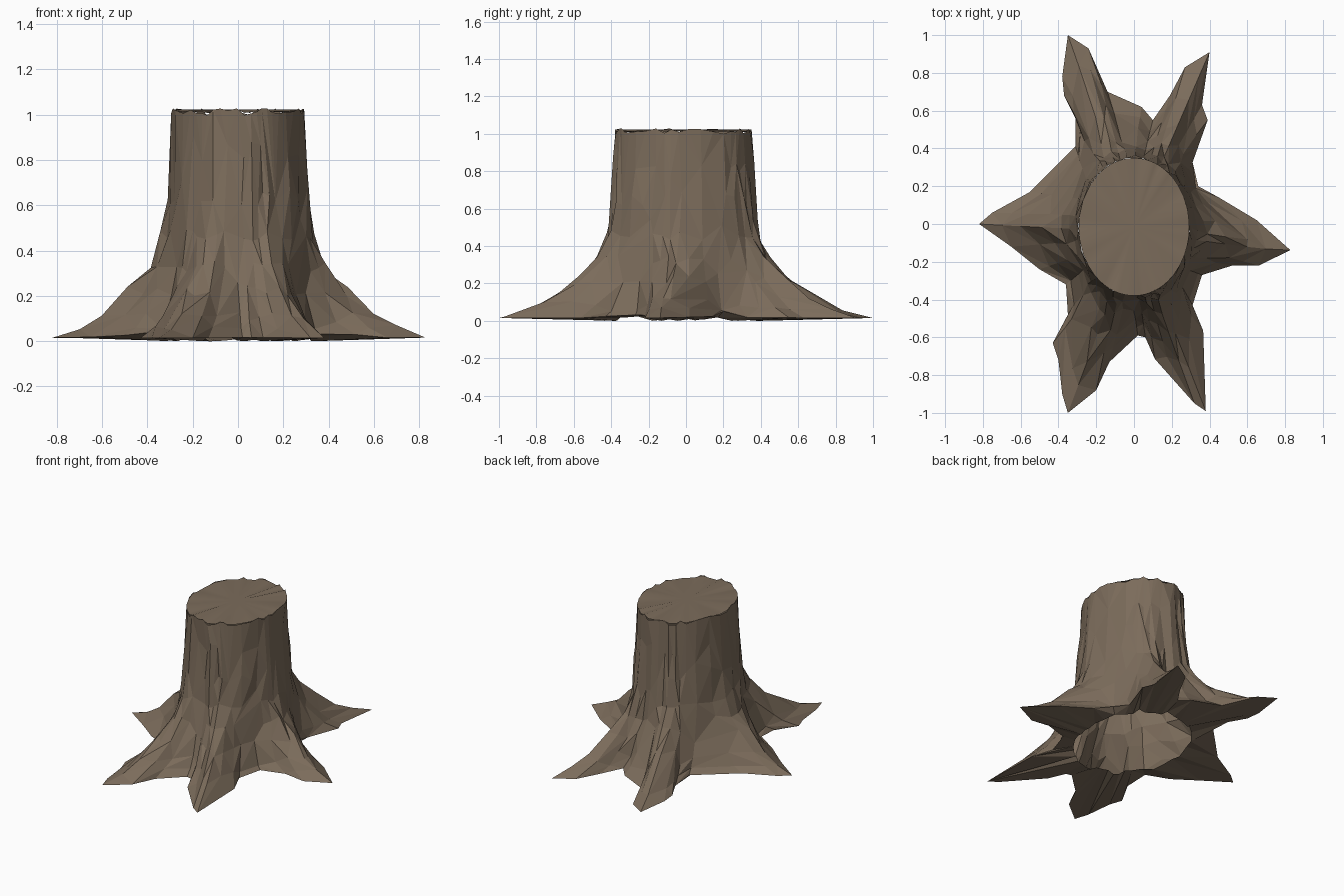
import bpy, bmesh, random
from math import sin, cos, atan2, pi, hypot
from mathutils import Vector

if "Cube" in bpy.data.objects:
    bpy.data.objects.remove(bpy.data.objects["Cube"])

random.seed(7)
bark = bpy.data.materials.new("bark_brown")
bark.diffuse_color = (0.20, 0.15, 0.105, 1)
bark.use_nodes = True
bark.node_tree.nodes["Principled BSDF"].inputs["Base Color"].default_value = bark.diffuse_color

# Ground outline of the six roots, counter-clockwise from the right-hand tip
OUTLINE = [(.82, -.12), (.65, .02), (.45, .14), (.34, .20), (.31, .32), (.34, .42), (.39, .55),
           (.36, .63), (.40, .91), (.27, .83), (.19, .68), (.10, .55), (.04, .62), (-.14, .70),
           (-.20, .85), (-.27, .96), (-.35, 1.0), (-.38, .78), (-.37, .68), (-.31, .56),
           (-.31, .41), (-.55, .17), (-.75, .06), (-.82, 0), (-.65, -.12), (-.50, -.24),
           (-.36, -.32), (-.35, -.48), (-.43, -.63), (-.40, -.72), (-.38, -.90), (-.35, -1.0),
           (-.20, -.88), (-.13, -.73), (.02, -.59), (.06, -.60), (.11, -.72), (.20, -.80),
           (.32, -.95), (.38, -.99), (.38, -.80), (.36, -.55), (.31, -.43), (.36, -.27),
           (.52, -.22), (.66, -.22), (.82, -.15)]
# Flare profile: height, share of root spread, trunk scale
LEVELS = [(.015, 1, 1.1), (.06, .76, 1.1), (.12, .56, 1.1), (.22, .33, 1.1), (.33, .15, 1.09),
          (.46, .05, 1.07), (.64, .01, 1.05), (.84, 0, 1.02), (1.01, 0, 1)]
N = len(OUTLINE)


def even_angles():
    """Outline angles, unwrapped and smoothed so trunk columns are evenly spread."""
    a = []
    for x, y in OUTLINE:
        t = atan2(y / 1.2, x)
        while a and t < a[-1] - pi:
            t += 2 * pi
        a.append(t)
    for _ in range(3):
        a = [(a[i - 1] - (2 * pi if i == 0 else 0) + 2 * a[i]
              + a[(i + 1) % N] + (2 * pi if i == N - 1 else 0)) / 4 for i in range(N)]
    return a


ANGLES = even_angles()
RIBS = [random.uniform(-.02, .02) for _ in range(N)]


def trunk_point(i, scale):
    return Vector((.293 * scale * cos(ANGLES[i]), .365 * scale * sin(ANGLES[i]) - .015))


def finish(bm, name):
    me = bpy.data.meshes.new(name)
    bm.to_mesh(me)
    bm.free()
    me.materials.append(bark)
    ob = bpy.data.objects.new(name, me)
    bpy.context.collection.objects.link(ob)
    return ob


def skin(bm, lower, upper):
    for i in range(N):
        j = (i + 1) % N
        a, b, c, d = lower[i], lower[j], upper[j], upper[i]
        tris = ((a, b, c), (a, c, d)) if random.random() < .5 else ((a, b, d), (b, c, d))
        for t in tris:
            bm.faces.new(t)


# Trunk and roots: one faceted shell, hollow beneath
bm = bmesh.new()
rings = []
for k, (z, spread, scale) in enumerate(LEVELS):
    ring = []
    for i, (ox, oy) in enumerate(OUTLINE):
        inner = k not in (0, len(LEVELS) - 1)
        s = scale * (1 + (RIBS[i] + random.uniform(-.025, .025) if inner else 0))
        p = trunk_point(i, s).lerp(Vector((ox, oy)), spread)
        h = z
        if k == 0:
            h += max(0, .7 - hypot(ox, oy)) * random.uniform(0, .12)
        elif inner:
            h += random.uniform(-.22, .22) * (z - LEVELS[k - 1][0])
        else:
            h += random.uniform(-.012, .02)
        ring.append(bm.verts.new((p.x, p.y, h)))
    rings.append(ring)
for low, up in zip(rings, rings[1:]):
    skin(bm, low, up)

# Undersides of the roots, leaving the middle open
under = []
for i, (ox, oy) in enumerate(OUTLINE):
    p = trunk_point(i, 1.15)
    o = Vector((ox, oy))
    if p.length > o.length * .93:
        p = o * .93
    under.append(bm.verts.new((p.x, p.y, random.uniform(0, .03) if i % 5 else 0)))
skin(bm, under, rings[0])
rim = [v.co.copy() for v in rings[-1]]
stump = finish(bm, "trunk_and_roots")
dec = stump.modifiers.new("coarse_facets", 'DECIMATE')
dec.ratio = .72

# Sawn top, just inside the ragged rim
bm = bmesh.new()
edge = [bm.verts.new((c.x, c.y, 1.014 + (c.z - 1.01) * .5)) for c in rim]
mid = bm.verts.new((0, -.015, 1.022))
for i in range(N):
    bm.faces.new((edge[i], edge[(i + 1) % N], mid)).smooth = True
finish(bm, "sawn_top")
